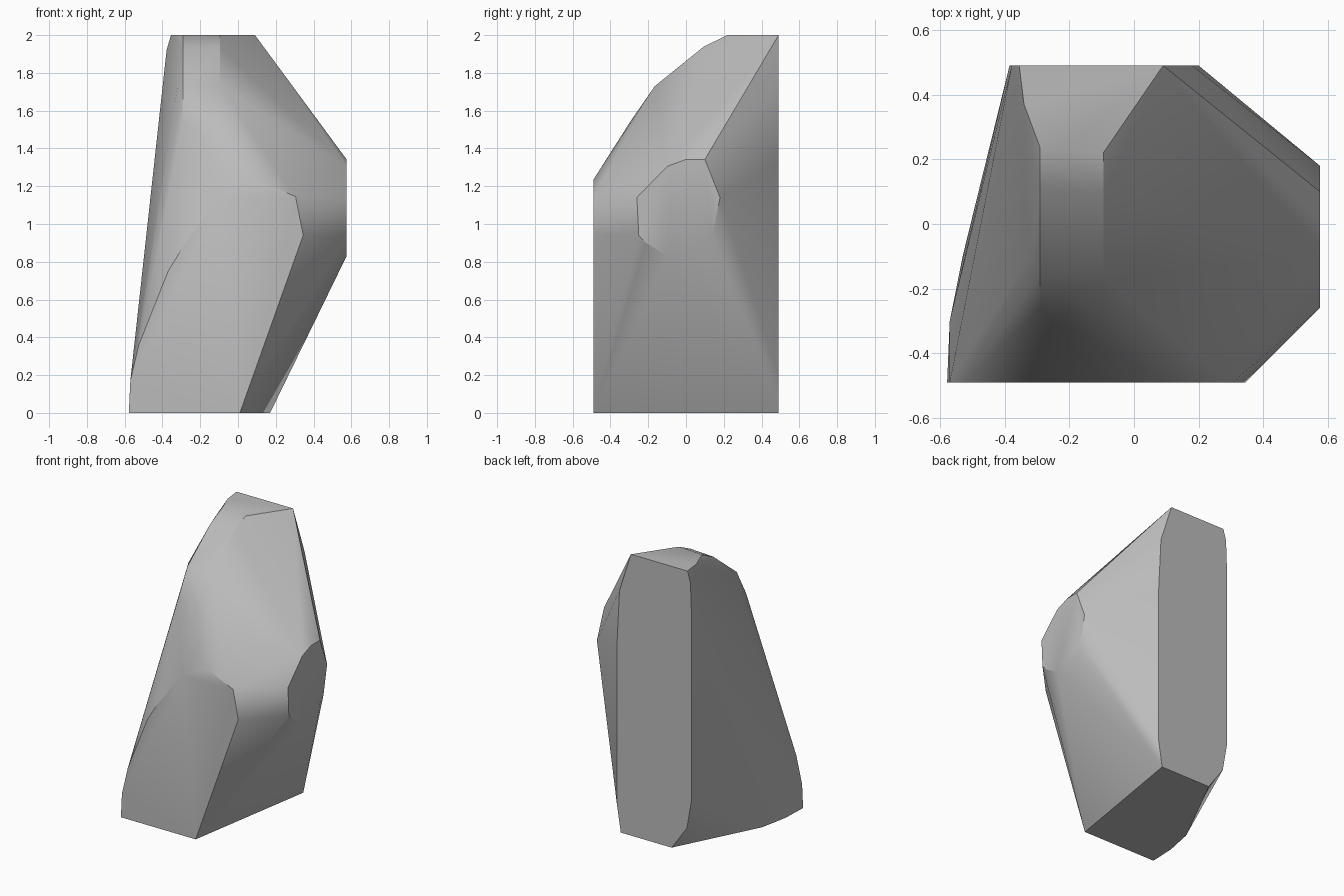
import bpy, bmesh, math

if "Cube" in bpy.data.objects:
    bpy.data.objects.remove(bpy.data.objects["Cube"])

# Flat cuts of the boulder, each an outline on one plane
front = [(-.578, 0), (-.57, .17), (-.525, .36), (-.37, .75), (-.29, .88),
         (-.095, 1.14), (.1, 1.235), (.305, 1.145), (.345, .94), (.01, 0)]
right = [(-.26, 1.14), (-.1, 1.305), (0, 1.342), (.1, 1.342), (.14, 1.24),
         (.18, 1.14), (.14, .94), (.1, .89), (-.1, .83), (-.21, .9), (-.25, .94)]
back = [(-.355, 2), (-.378, 1.92), (-.385, 1.73), (-.385, .37), (-.35, .17),
        (-.23, 0), (.17, 0), (.2, .19), (.2, 1.33), (.18, 1.72), (.09, 2)]
top = [(-.34, .37), (-.29, .235), (-.22, .225), (-.095, .22)]
base = [(-.53, -.1), (-.57, -.3)]

points = [(x, -.49, z) for x, z in front]
points += [(.575, y, z) for y, z in right]
points += [(x, .49, z) for x, z in back]
points += [(x, y, 2) for x, y in top]
points += [(x, y, 0) for x, y in base]

# Rounded shoulder between the front and top cuts
points += [(-.29, .11, 1.94), (-.095, .095, 1.94), (-.32, -.1, 1.73),
           (-.29, -.155, 1.73), (-.095, -.165, 1.73),
           (-.29, -.26, 1.54), (-.095, -.29, 1.55)]

# Wrap the outlines into one convex boulder
bm = bmesh.new()
for p in points:
    bm.verts.new(p)
hull = bmesh.ops.convex_hull(bm, input=bm.verts[:])
loose = [v for v in bm.verts if not v.link_faces]
bmesh.ops.delete(bm, geom=loose, context='VERTS')
bmesh.ops.dissolve_limit(bm, angle_limit=math.radians(.5),
                         verts=bm.verts[:], edges=bm.edges[:])
bmesh.ops.recalc_face_normals(bm, faces=bm.faces[:])
mesh = bpy.data.meshes.new("boulder")
bm.to_mesh(mesh)
bm.free()

rock = bpy.data.objects.new("boulder", mesh)
bpy.context.collection.objects.link(rock)
stone = bpy.data.materials.new("grey stone")
stone.diffuse_color = (.5, .5, .5, 1)
stone.use_nodes = True
stone.node_tree.nodes["Principled BSDF"].inputs["Base Color"].default_value = stone.diffuse_color
mesh.materials.append(stone)

# Soft slopes, crisp cut edges
bpy.context.view_layer.objects.active = rock
rock.select_set(True)
bpy.ops.object.shade_smooth_by_angle(angle=math.radians(30))
